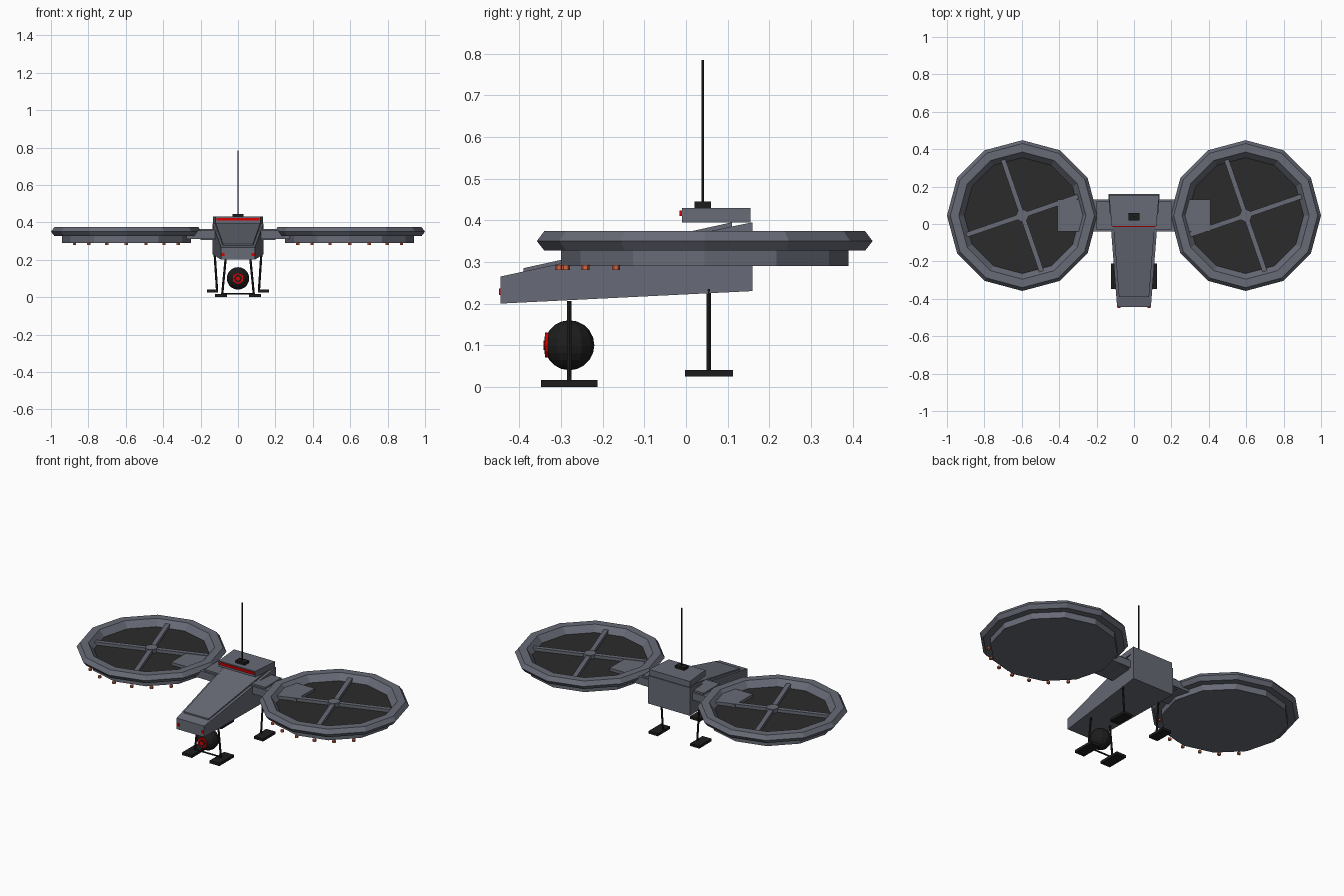
import bpy, bmesh, math
from mathutils import Vector

cube = bpy.data.objects.get("Cube")
if cube:
    bpy.data.objects.remove(cube, do_unlink=True)


def material(name, rgb):
    m = bpy.data.materials.new(name)
    m.use_nodes = True
    m.diffuse_color = (*rgb, 1)
    m.node_tree.nodes["Principled BSDF"].inputs["Base Color"].default_value = (*rgb, 1)
    return m


GRAY = material("blue gray", (0.135, 0.145, 0.18))
MESH = material("rotor charcoal", (0.024, 0.024, 0.024))
BLACK = material("gear black", (0.012, 0.012, 0.012))
RED = material("signal red", (0.7, 0.0, 0.0))
ORANGE = material("lamp orange", (0.6, 0.13, 0.06))


def make(name, bm, *mats):
    bmesh.ops.recalc_face_normals(bm, faces=bm.faces[:])
    mesh = bpy.data.meshes.new(name)
    bm.to_mesh(mesh)
    bm.free()
    for m in mats:
        mesh.materials.append(m)
    ob = bpy.data.objects.new(name, mesh)
    bpy.context.collection.objects.link(ob)
    return ob


def box(name, center, size, mat, turn=0):
    bm = bmesh.new()
    bmesh.ops.create_cube(bm, size=1)
    bmesh.ops.scale(bm, vec=size, verts=bm.verts)
    ob = make(name, bm, mat)
    ob.location = center
    ob.rotation_euler.z = turn
    return ob


def rod(name, a, b, radius, mat, sides=6):
    a, b = Vector(a), Vector(b)
    bm = bmesh.new()
    bmesh.ops.create_cone(bm, cap_ends=True, segments=sides, radius1=radius,
                          radius2=radius, depth=(b - a).length)
    ob = make(name, bm, mat)
    ob.location = (a + b) / 2
    ob.rotation_euler = (b - a).to_track_quat("Z", "Y").to_euler()
    return ob


def lathe(name, profile, center, sides, *mats):
    """Turn (radius, z) points round a vertical axis and cap both ends."""
    bm = bmesh.new()
    rings = [[bm.verts.new((r * math.cos(math.tau * i / sides),
                            r * math.sin(math.tau * i / sides), z))
              for i in range(sides)] for r, z in profile]
    for low, high in zip(rings, rings[1:]):
        for i in range(sides):
            j = (i + 1) % sides
            bm.faces.new((low[i], low[j], high[j], high[i]))
    bm.faces.new(rings[0])
    top = bm.faces.new(rings[-1])
    top.material_index = len(mats) - 1
    ob = make(name, bm, *mats)
    ob.location = center
    return ob


def tapered(name, profile, width, mat):
    """Side profile of (y, z) points spanned between x = -width(y) and width(y)."""
    bm = bmesh.new()
    left, right = ([bm.verts.new((s * width(y), y, z)) for y, z in profile] for s in (1, -1))
    n = len(profile)
    for i in range(n):
        j = (i + 1) % n
        bm.faces.new((left[i], left[j], right[j], right[i]))
    bm.faces.new(left)
    bm.faces.new(right)
    return make(name, bm, mat)


# Body: wedge hull, raised top panel and roof block
def hull_width(y):
    return 0.125 + 0.078 * y


tapered("hull", [(-0.445, 0.2), (0.16, 0.23), (0.16, 0.395), (0.11, 0.385), (-0.445, 0.265)],
        hull_width, GRAY)
tapered("top_panel", [(-0.39, 0.27), (0.11, 0.38), (0.11, 0.395), (-0.39, 0.285)],
        lambda y: hull_width(y) - 0.014, GRAY)
tapered("roof_block", [(-0.01, 0.395), (0.155, 0.395), (0.155, 0.43), (-0.01, 0.43)],
        lambda y: 0.12 + 0.09 * y, GRAY)
box("roof_light_bar", (0, -0.012, 0.417), (0.232, 0.008, 0.014), RED)

# Antenna
box("antenna_base", (0, 0.04, 0.437), (0.06, 0.04, 0.016), BLACK)
rod("antenna", (0, 0.04, 0.44), (0, 0.04, 0.785), 0.003, BLACK)

# Camera ball with red lens ring and pupil
CAMERA = Vector((0, -0.28, 0.1))
bm = bmesh.new()
bmesh.ops.create_uvsphere(bm, u_segments=12, v_segments=10, radius=0.06)
ball = make("camera_ball", bm, BLACK)
ball.location = CAMERA
rod("lens_ring", CAMERA + Vector((0, -0.05, 0)), CAMERA + Vector((0, -0.058, 0)), 0.03, RED, 12)
rod("lens_glass", CAMERA + Vector((0, -0.05, 0)), CAMERA + Vector((0, -0.060, 0)), 0.021, BLACK, 12)
rod("lens_pupil", CAMERA + Vector((0, -0.05, 0)), CAMERA + Vector((0, -0.062, 0)), 0.011, RED, 12)
rod("front_gear_crossbar", (-0.09, -0.28, 0.018), (0.09, -0.28, 0.018), 0.005, BLACK)

ROTOR = [(0.345, 0.29), (0.345, 0.327), (0.385, 0.327), (0.403, 0.35),
         (0.385, 0.374), (0.34, 0.374), (0.31, 0.338)]

for s, side in ((1, "left"), (-1, "right")):
    # Rotor housing with dark grille, crossed spokes and hub
    cx, cy = s * 0.597, 0.045
    lathe(side + "_rotor", ROTOR, (cx, cy, 0), 12, GRAY, MESH)
    for k in range(2):
        box(f"{side}_rotor_spoke_{k}", (cx, cy, 0.349), (0.63, 0.026, 0.018), GRAY,
            math.radians(19 + 90 * k))
    rod(side + "_rotor_hub", (cx, cy, 0.335), (cx, cy, 0.362), 0.034, GRAY, 8)

    # Arm joining the body and the rotor
    box(side + "_arm", (s * 0.25, 0.045, 0.333), (0.32, 0.17, 0.044), GRAY)
    box(side + "_arm_root", (s * 0.15, 0.045, 0.335), (0.1, 0.15, 0.06), GRAY)

    # Lamps under the front edge of the rotor
    for k in range(-3, 4):
        a = math.radians(17.5 * k)
        x, y = cx + 0.35 * math.sin(a), cy - 0.35 * math.cos(a)
        rod(f"{side}_rotor_lamp_{k + 3}", (x, y, 0.28), (x, y, 0.292), 0.01, ORANGE)

    # Nose lamp and flank panel
    box(side + "_nose_lamp", (s * 0.08, -0.442, 0.228), (0.016, 0.014, 0.016), RED)

    # Landing gear
    rod(side + "_front_leg", (s * 0.066, -0.28, 0.206), (s * 0.085, -0.28, 0.01), 0.006, BLACK)
    box(side + "_front_foot", (s * 0.09, -0.28, 0.008), (0.064, 0.135, 0.016), BLACK)
    rod(side + "_rear_leg", (s * 0.125, 0.055, 0.235), (s * 0.112, 0.055, 0.035), 0.006, BLACK)
    box(side + "_rear_foot", (s * 0.136, 0.055, 0.033), (0.06, 0.115, 0.015), BLACK)
